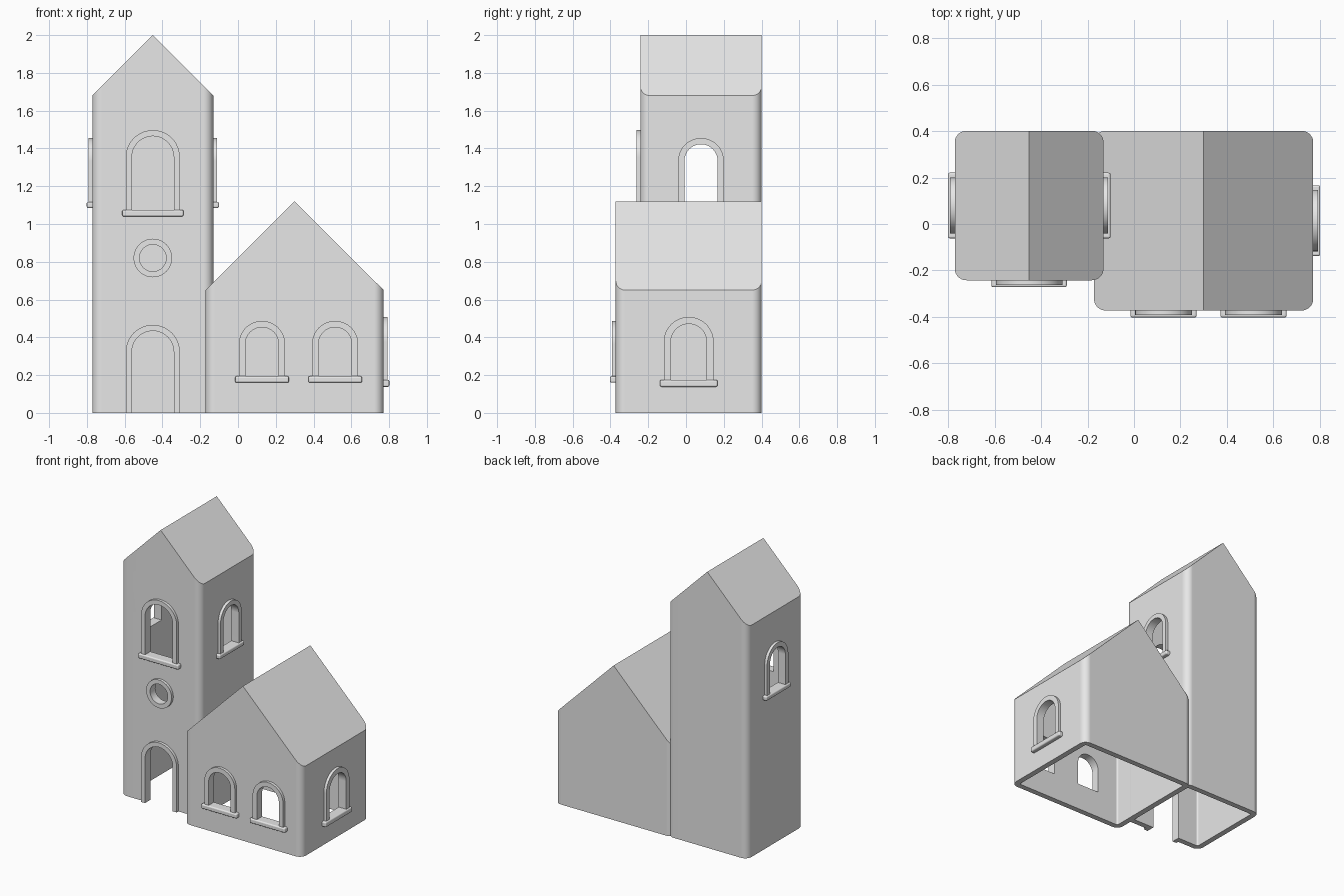
import bpy, bmesh
from math import pi, sin, cos, radians
from mathutils import Matrix, Vector

cube = bpy.data.objects.get("Cube")
if cube:
    bpy.data.objects.remove(cube, do_unlink=True)

WALL = 0.04        # wall thickness
TRIM = 0.02        # how far frames stand out
SILL = 0.03        # how far sills stand out

plaster = bpy.data.materials.new("plain_grey")
plaster.use_nodes = True
GREY = (0.8, 0.8, 0.8, 1)
plaster.diffuse_color = GREY
plaster.node_tree.nodes["Principled BSDF"].inputs["Base Color"].default_value = GREY


def make(name, bm):
    bmesh.ops.recalc_face_normals(bm, faces=bm.faces)
    mesh = bpy.data.meshes.new(name)
    bm.to_mesh(mesh)
    bm.free()
    mesh.materials.append(plaster)
    obj = bpy.data.objects.new(name, mesh)
    bpy.context.collection.objects.link(obj)
    return obj


def activate(obj):
    bpy.ops.object.select_all(action='DESELECT')
    obj.select_set(True)
    bpy.context.view_layer.objects.active = obj


def smooth(obj):
    activate(obj)
    bpy.ops.object.shade_smooth_by_angle(angle=radians(30))
    obj.modifiers.new("even_normals", 'WEIGHTED_NORMAL').keep_sharp = True


def cut(obj, cutter):
    mod = obj.modifiers.new("cut", 'BOOLEAN')
    mod.operation, mod.solver, mod.object = 'DIFFERENCE', 'EXACT', cutter
    activate(obj)
    bpy.ops.object.modifier_apply(modifier=mod.name)
    bpy.data.objects.remove(cutter, do_unlink=True)


def gabled_block(name, x0, x1, y0, y1, ridge, eave, radius, base=0.0):
    """Round-cornered block with a gable roof, ridge running front to back."""
    mid, seg = (x0 + x1) / 2, 8
    slope = (ridge - eave) / (x1 - mid)
    corners = [(x1 - radius, y0 + radius, -pi / 2), (x1 - radius, y1 - radius, 0),
               (x0 + radius, y1 - radius, pi / 2), (x0 + radius, y0 + radius, pi)]
    arcs = [[(cx + radius * cos(a + pi / 2 * i / seg), cy + radius * sin(a + pi / 2 * i / seg))
             for i in range(seg + 1)] for cx, cy, a in corners]
    outline = [(mid, y0)] + arcs[0] + arcs[1] + [(mid, y1)] + arcs[2] + arcs[3]
    bm = bmesh.new()
    low = [bm.verts.new((x, y, base)) for x, y in outline]
    top = [bm.verts.new((x, y, ridge - slope * abs(x - mid))) for x, y in outline]
    n, half = len(outline), len(outline) // 2
    for i in range(n):
        j = (i + 1) % n
        bm.faces.new((low[i], low[j], top[j], top[i]))
    bm.faces.new(low)
    bm.faces.new(top[:half + 1])
    bm.faces.new(top[half:] + top[:1])
    return make(name, bm)


def hollow_block(name, x0, x1, y0, y1, ridge, eave):
    """Block open underneath, with walls and roof of even thickness."""
    body = gabled_block(name, x0, x1, y0, y1, ridge, eave, 0.05)
    room = gabled_block("room_cutter", x0 + WALL, x1 - WALL, y0 + WALL, y1 - WALL,
                        ridge - WALL * 1.414, eave - WALL * 0.414, 0.012, base=-0.1)
    cut(body, room)
    return body


def arch(half, spring, bottom):
    arc = [(half * cos(pi * i / 24), spring + half * sin(pi * i / 24)) for i in range(25)]
    return [(half, bottom)] + arc + [(-half, bottom)]


def ring(radius):
    return [(radius * cos(pi * i / 20), radius * sin(pi * i / 20)) for i in range(40)]


def cutter(outline, place):
    bm = bmesh.new()
    ends = [[bm.verts.new(place @ Vector((u, d, z))) for u, z in outline]
            for d in (-0.06, WALL + 0.03)]
    for end in ends:
        bm.faces.new(end)
    for i in range(len(outline)):
        j = (i + 1) % len(outline)
        bm.faces.new((ends[0][i], ends[0][j], ends[1][j], ends[1][i]))
    return make("opening_cutter", bm)


def frame(name, outer, inner, place, closed=False):
    """Raised flat band between two matching outlines."""
    bm = bmesh.new()
    back = 0.01
    rows = [[bm.verts.new(place @ Vector((p[0], d, p[1])))
             for p, d in ((o, back), (o, -TRIM), (i, -TRIM), (i, back))]
            for o, i in zip(outer, inner)]
    for k in range(len(rows) if closed else len(rows) - 1):
        a, b = rows[k], rows[(k + 1) % len(rows)]
        for s in range(4):
            t = (s + 1) % 4
            bm.faces.new((a[s], a[t], b[t], b[s]))
    if not closed:
        bm.faces.new(rows[0])
        bm.faces.new(rows[-1])
    smooth(make(name, bm))


def sill(name, half, low, high, place):
    bm = bmesh.new()
    depth = SILL + 0.02
    size = Matrix.Diagonal((2 * half, depth, high - low, 1))
    where = Matrix.Translation((0, depth / 2 - SILL, (low + high) / 2))
    bmesh.ops.create_cube(bm, size=1, matrix=place @ where @ size)
    obj = make(name, bm)
    bevel = obj.modifiers.new("soft_edges", 'BEVEL')
    bevel.width, bevel.segments = 0.008, 3
    smooth(obj)


def on_wall(x, y, turn=0):
    return Matrix.Translation((x, y, 0)) @ Matrix.Rotation(radians(turn), 4, 'Z')


def window(body, name, place, half, inner, spring, low, high, sill_half):
    cut(body, cutter(arch(inner, spring, high), place))
    frame(name + "_frame", arch(half, spring, high - 0.01),
          arch(inner, spring, high - 0.01), place)
    sill(name + "_sill", sill_half, low, high, place)


# Tower and hall shells
TX0, TX1, TY0, BACK = -0.771, -0.131, -0.242, 0.401
HX0, HX1, HY0 = -0.172, 0.771, -0.372
tower = hollow_block("tower", TX0, TX1, TY0, BACK, 2.0, 1.68)
hall = hollow_block("hall", HX0, HX1, HY0, BACK, 1.12, 0.65)
tower_mid, tower_side = (TX0 + TX1) / 2, (TY0 + BACK) / 2
front = on_wall(tower_mid, TY0)

# Tower windows
window(tower, "tower_front_window", front, 0.143, 0.111, 1.354, 1.04, 1.075, 0.162)
for side, x, turn in (("left", TX1, 90), ("right", TX0, -90)):
    window(tower, "tower_" + side + "_window", on_wall(x, tower_side, turn),
           0.121, 0.088, 1.334, 1.085, 1.117, 0.141)

# Round window
round_place = front @ Matrix.Translation((0, 0, 0.82))
cut(tower, cutter(ring(0.071), round_place))
frame("round_window_frame", ring(0.102), ring(0.071), round_place, closed=True)

# Doorway
cut(tower, cutter(arch(0.111, 0.323, -0.1), front))
frame("door_frame", arch(0.143, 0.323, 0), arch(0.111, 0.323, 0), front)

# Hall windows
for number, x in enumerate((0.127, 0.514), 1):
    window(hall, "hall_front_window_" + str(number), on_wall(x, HY0),
           0.122, 0.088, 0.365, 0.16, 0.194, 0.142)
window(hall, "hall_side_window", on_wall(HX1, (HY0 + BACK) / 2, 90),
       0.132, 0.095, 0.376, 0.138, 0.175, 0.152)

smooth(tower)
smooth(hall)
